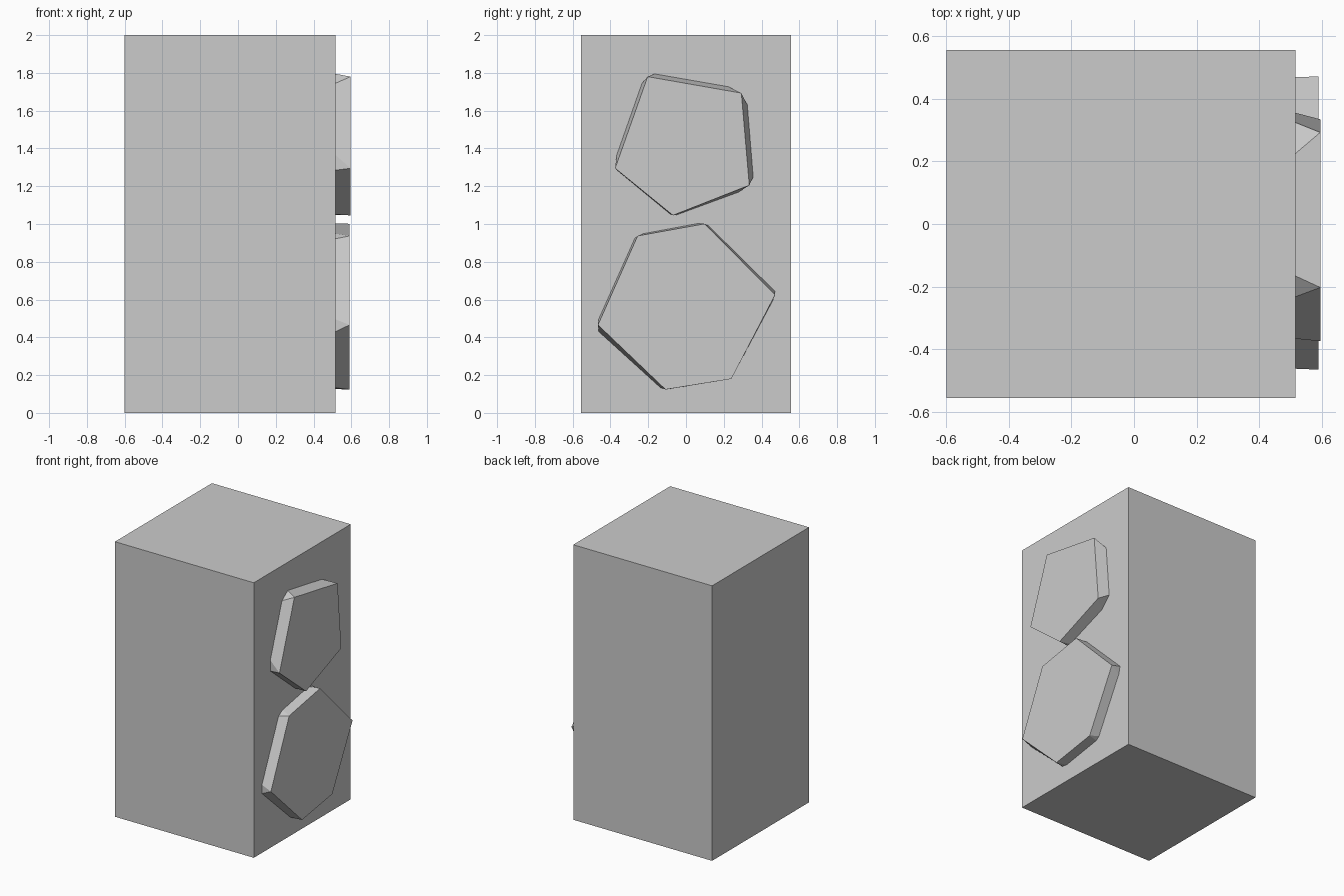
import bpy, bmesh

if "Cube" in bpy.data.objects:
    bpy.data.objects.remove(bpy.data.objects["Cube"])

FRONT_X = 0.517   # cabinet face carrying the two drivers


def finish(bm, name):
    bmesh.ops.recalc_face_normals(bm, faces=bm.faces[:])
    me = bpy.data.meshes.new(name)
    bm.to_mesh(me)
    bm.free()
    ob = bpy.data.objects.new(name, me)
    bpy.context.collection.objects.link(ob)
    return ob


def box(name, lo, hi):
    bm = bmesh.new()
    bmesh.ops.create_cube(bm, size=1)
    for v in bm.verts:
        v.co = [l + (c + 0.5) * (h - l) for c, l, h in zip(v.co, lo, hi)]
    return finish(bm, name)


def driver(name, x, rim, base):
    """Twisted polygon plate: rim corner i to i+1 sits over base edge i."""
    bm = bmesh.new()
    r = [bm.verts.new((x, y, z)) for y, z in rim]
    b = [bm.verts.new((FRONT_X - 0.001, y, z)) for y, z in base]
    n = len(r)
    bm.faces.new(r)
    bm.faces.new(b[::-1])
    for i in range(n):
        j = (i + 1) % n
        bm.faces.new((r[i], r[j], b[2 * i + 1], b[2 * i]))
        bm.faces.new((r[j], b[2 * j], b[2 * i + 1]))
    return finish(bm, name)


# Speaker cabinet
box("cabinet", (-0.6, -0.557, 0), (FRONT_X, 0.557, 2))

# Upper five-sided driver
driver("upper_driver", 0.596,
       [(-.203, 1.78), (.293, 1.693), (.335, 1.205), (-.069, 1.046), (-.375, 1.295)],
       [(-.166, 1.795), (.225, 1.727), (.325, 1.63), (.356, 1.25), (.277, 1.168),
        (-.05, 1.048), (-.083, 1.052), (-.366, 1.285), (-.367, 1.365), (-.233, 1.745)])

# Lower six-sided driver
driver("lower_driver", 0.591,
       [(-.256, .937), (.098, 1.001), (.472, .625), (.24, .18), (-.108, .124), (-.466, .466)],
       [(-.225, .949), (.07, 1.004), (.12, .99), (.47, .645), (.457, .59), (.25, .2),
        (.22, .177), (-.09, .126), (-.135, .133), (-.462, .43), (-.463, .495), (-.272, .922)])
